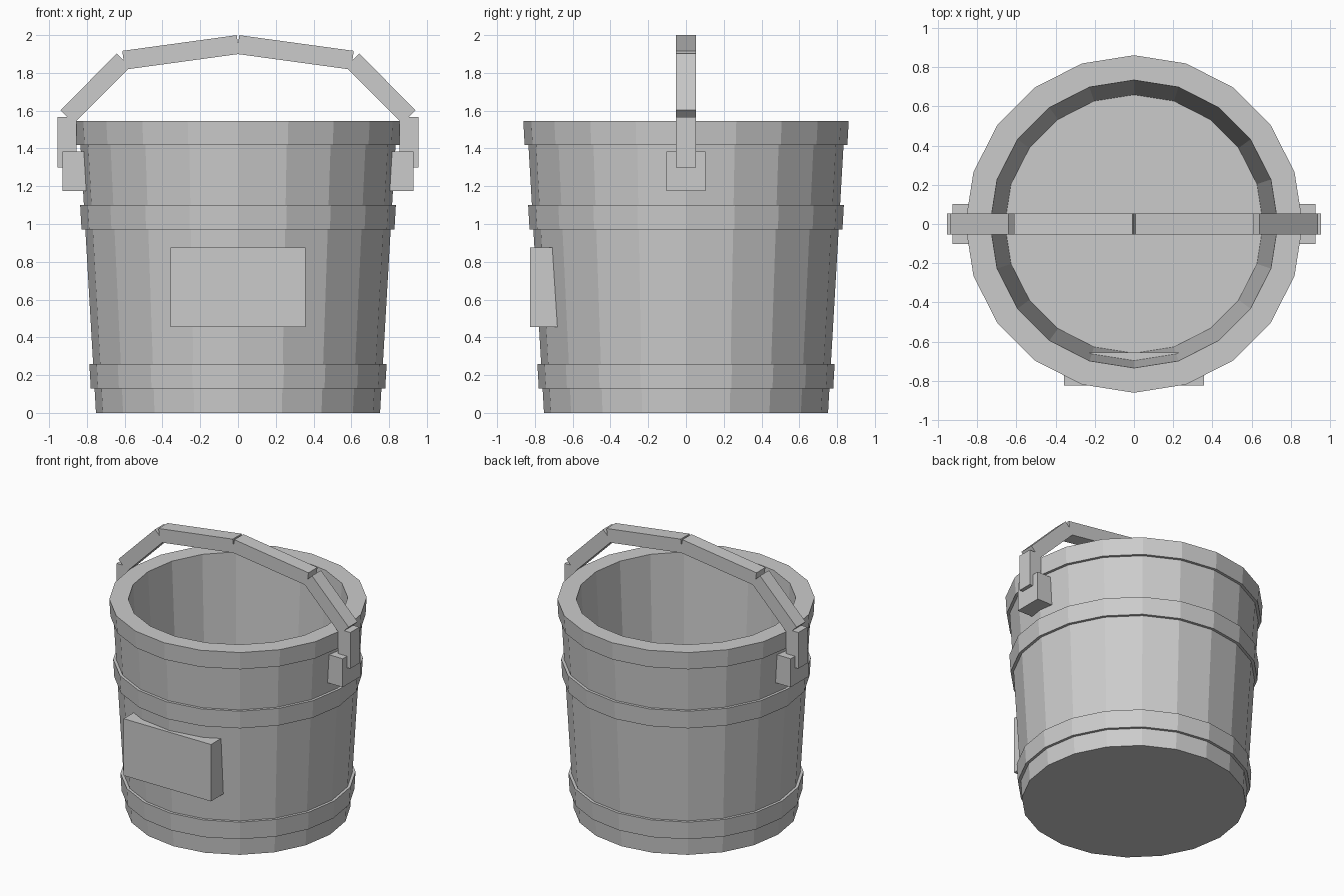
import bpy, bmesh, math
from mathutils import Vector, Matrix

if "Cube" in bpy.data.objects:
    bpy.data.objects.remove(bpy.data.objects["Cube"])

SIDES = 20
gray = bpy.data.materials.new("plain gray")
gray.diffuse_color = (0.6, 0.6, 0.6, 1)
gray.use_nodes = True
gray.node_tree.nodes["Principled BSDF"].inputs["Base Color"].default_value = gray.diffuse_color


def finish(name, bm):
    bmesh.ops.recalc_face_normals(bm, faces=bm.faces)
    mesh = bpy.data.meshes.new(name)
    bm.to_mesh(mesh)
    bm.free()
    mesh.materials.append(gray)
    obj = bpy.data.objects.new(name, mesh)
    bpy.context.collection.objects.link(obj)
    return obj


def lathe(name, profile, closed):
    """Turn an (r, z) profile; open profiles get capped at both ends."""
    bm = bmesh.new()
    rings = []
    for r, z in profile:
        rings.append([bm.verts.new((r * math.cos(2 * math.pi * i / SIDES),
                                    r * math.sin(2 * math.pi * i / SIDES), z))
                      for i in range(SIDES)])
    pairs = list(zip(rings, rings[1:]))
    if closed:
        pairs.append((rings[-1], rings[0]))
    for a, b in pairs:
        for i in range(SIDES):
            j = (i + 1) % SIDES
            bm.faces.new((a[i], a[j], b[j], b[i]))
    if not closed:
        bm.faces.new(rings[0])
        bm.faces.new(rings[-1])
    return finish(name, bm)


def box(name, lo, hi):
    lo, hi = Vector(lo), Vector(hi)
    bm = bmesh.new()
    bmesh.ops.create_cube(bm, size=1, matrix=Matrix.Translation((lo + hi) / 2)
                          @ Matrix.Diagonal((*(hi - lo), 1)))
    return finish(name, bm)


def bar(name, p, q, thick=0.1, width=0.105):
    """Square-ended bar between two (x, z) points in the handle plane."""
    a, b = Vector((p[0], 0, p[1])), Vector((q[0], 0, q[1]))
    d = b - a
    bm = bmesh.new()
    bmesh.ops.create_cube(bm, size=1, matrix=Matrix.Translation((a + b) / 2)
                          @ Matrix.Rotation(-math.atan2(d.z, d.x), 4, 'Y')
                          @ Matrix.Diagonal((d.length, width, thick, 1)))
    return finish(name, bm)


def wall(z):
    return 0.752 + 0.058 * z


# Tapered bucket with an inner wall and floor
TOP = 1.545
lathe("bucket_body", [(wall(0), 0), (wall(TOP), TOP), (0.735, TOP), (0.66, 0.2)], False)

# Hoops and rim band
for name, z0, z1 in (("lower_hoop", 0.128, 0.258),
                     ("upper_hoop", 0.97, 1.10),
                     ("rim_band", 1.418, TOP)):
    lathe(name, [(wall(z0), z0), (wall(z0) + 0.02, z0),
                 (wall(z1) + 0.02, z1), (wall(z1), z1)], True)

# Front plate, reaching through the wall
box("front_plate", (-0.357, -0.825, 0.455), (0.357, -0.655, 0.875))

# Handle brackets and segmented handle on both sides
path = [(0.905, 1.30), (0.905, 1.567), (0.606, 1.867), (0, 1.95)]
for side, s in (("right", 1), ("left", -1)):
    x0, x1 = sorted((0.77 * s, 0.928 * s))
    box(side + "_handle_bracket", (x0, -0.103, 1.175), (x1, 0.103, 1.385))
    for part, p, q in zip(("upright", "slope", "grip"), path, path[1:]):
        bar(f"{side}_handle_{part}", (s * p[0], p[1]), (s * q[0], q[1]))
